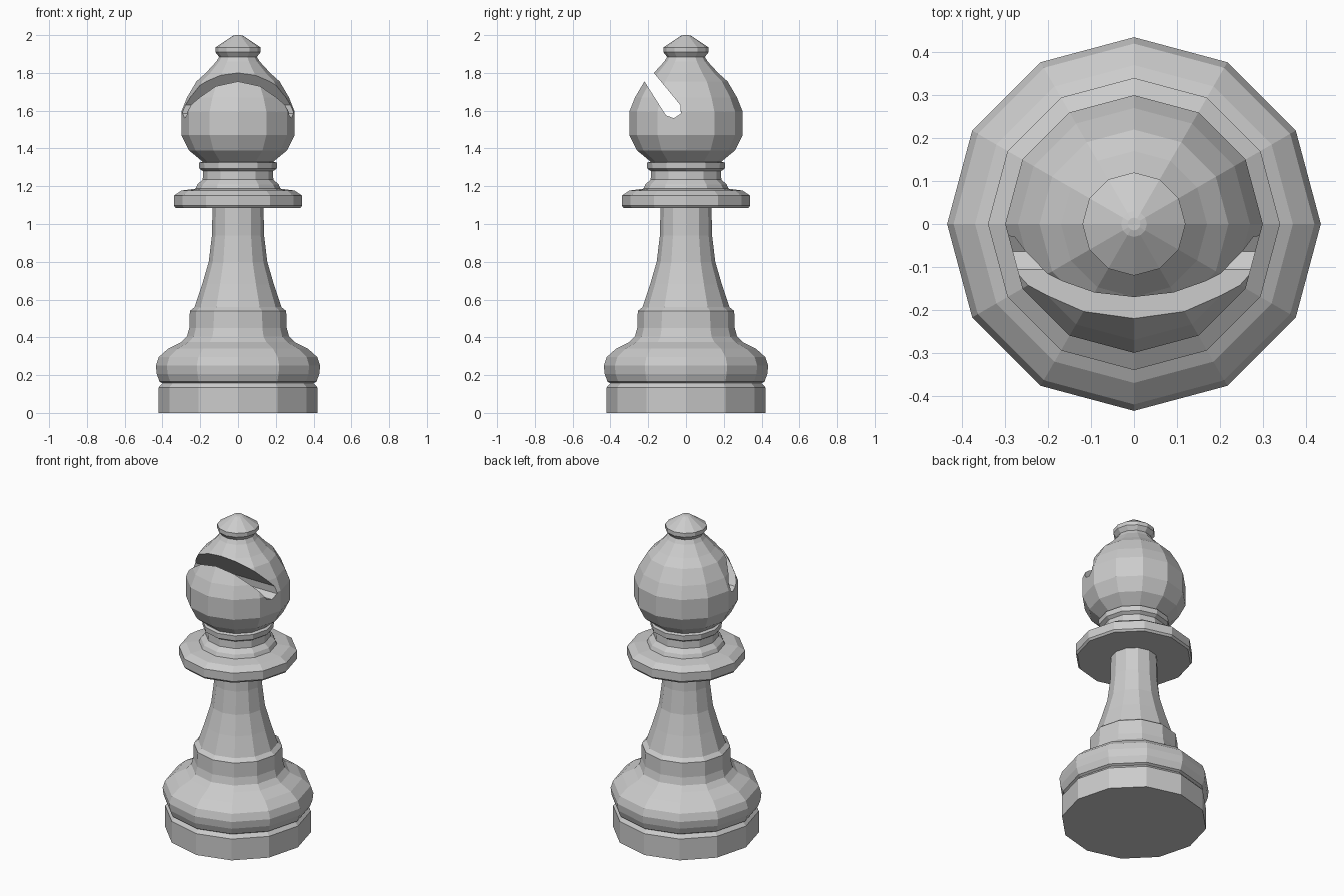
import bpy, bmesh, math

if "Cube" in bpy.data.objects:
    bpy.data.objects.remove(bpy.data.objects["Cube"])

SIDES = 12


def make_object(name, bm):
    mesh = bpy.data.meshes.new(name)
    bm.to_mesh(mesh)
    bm.free()
    obj = bpy.data.objects.new(name, mesh)
    bpy.context.collection.objects.link(obj)
    return obj


def lathe(name, profile, cap_bottom=False, cap_top=False):
    """Turn a (radius, z) profile, listed from bottom to top."""
    bm = bmesh.new()
    rings = []
    for r, z in profile:
        angles = [2 * math.pi * i / SIDES for i in range(SIDES)]
        rings.append([bm.verts.new((r * math.cos(a), r * math.sin(a), z)) for a in angles])
    for low, high in zip(rings, rings[1:]):
        for i in range(SIDES):
            j = (i + 1) % SIDES
            bm.faces.new((low[i], low[j], high[j], high[i]))
    if cap_bottom:
        bm.faces.new(rings[0][::-1])
    if cap_top:
        bm.faces.new(rings[-1])
    return make_object(name, bm)


# Foot and rounded base
lathe("base", [(0.42, 0), (0.42, 0.135), (0.40, 0.157), (0.415, 0.165),
               (0.43, 0.205), (0.435, 0.25), (0.42, 0.295), (0.37, 0.34),
               (0.30, 0.375), (0.27, 0.405), (0.258, 0.45), (0.255, 0.54),
               (0.23, 0.56)], cap_bottom=True)

# Tapered stem
lathe("stem", [(0.23, 0.56), (0.19, 0.68), (0.155, 0.80), (0.138, 0.94), (0.135, 1.085)])

# Wide collar and stepped neck
lathe("collar", [(0.135, 1.085), (0.33, 1.085), (0.34, 1.097), (0.34, 1.15),
                 (0.30, 1.177), (0.225, 1.187), (0.215, 1.21), (0.187, 1.235),
                 (0.185, 1.28), (0.205, 1.293), (0.207, 1.325), (0.187, 1.33)])

# Head with finial
head = lathe("head", [(0.187, 1.33), (0.26, 1.39), (0.30, 1.47), (0.30, 1.595),
                      (0.27, 1.67), (0.22, 1.755), (0.17, 1.80), (0.115, 1.86),
                      (0.10, 1.885), (0.12, 1.91), (0.12, 1.935), (0.03, 1.995),
                      (0.015, 2.0)], cap_bottom=True, cap_top=True)

# Slanted slot cut through the head, drawn in (y, z)
slot = [(-0.334, 1.935), (-0.106, 1.575), (-0.064, 1.56),
        (-0.027, 1.585), (-0.03, 1.63), (-0.31, 1.97)]
bm = bmesh.new()
face = bm.faces.new([bm.verts.new((-0.5, y, z)) for y, z in slot])
new = bmesh.ops.extrude_face_region(bm, geom=[face])["geom"]
bmesh.ops.translate(bm, vec=(1, 0, 0),
                    verts=[v for v in new if isinstance(v, bmesh.types.BMVert)])
bmesh.ops.recalc_face_normals(bm, faces=bm.faces)
cutter = make_object("slot_cutter", bm)
cutter.hide_render = True

cut = head.modifiers.new("slot", "BOOLEAN")
cut.operation = "DIFFERENCE"
cut.solver = "EXACT"
cut.object = cutter
bpy.context.view_layer.objects.active = head
bpy.ops.object.modifier_apply(modifier=cut.name)
bpy.data.objects.remove(cutter)
